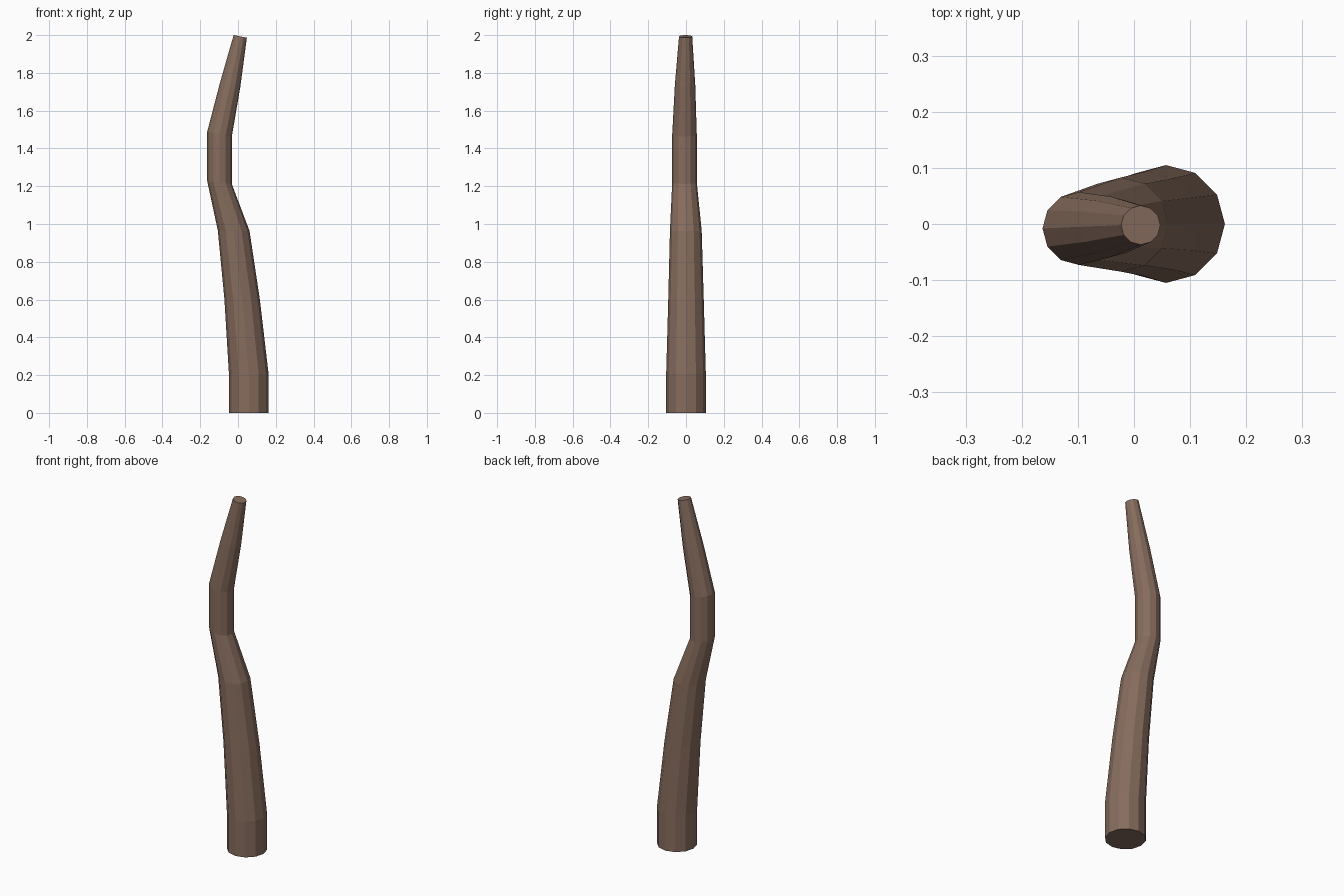
import bpy, bmesh, math

if "Cube" in bpy.data.objects:
    bpy.data.objects.remove(bpy.data.objects["Cube"])

SIDES = 12
# Trunk sections: centre x, y, z, radius, tilt (height drop per unit of x)
SECTIONS = [
    (0.057, 0.0, 0.0, 0.105, 0.0),
    (0.057, 0.0, 0.205, 0.105, 0.0),
    (0.022, 0.0, 0.60, 0.094, 0.02),
    (-0.023, -0.001, 0.965, 0.084, 0.02),
    (-0.098, -0.008, 1.22, 0.065, 0.12),
    (-0.098, -0.008, 1.475, 0.065, 0.2),
    (-0.042, -0.005, 1.735, 0.054, 0.2),
    (0.012, -0.002, 1.993, 0.035, 0.2),
]

# Loft the rings into a closed, flat-shaded trunk
bm = bmesh.new()
rings = []
for cx, cy, cz, r, tilt in SECTIONS:
    ring = []
    for i in range(SIDES):
        a = 2 * math.pi * i / SIDES
        dx, dy = r * math.cos(a), r * math.sin(a)
        ring.append(bm.verts.new((cx + dx, cy + dy, cz - tilt * dx)))
    rings.append(ring)
for low, high in zip(rings, rings[1:]):
    for i in range(SIDES):
        j = (i + 1) % SIDES
        bm.faces.new((low[i], low[j], high[j], high[i]))
bm.faces.new(rings[0][::-1])
bm.faces.new(rings[-1])
mesh = bpy.data.meshes.new("trunk")
bm.to_mesh(mesh)
bm.free()

trunk = bpy.data.objects.new("trunk", mesh)
bpy.context.collection.objects.link(trunk)

# Brown bark
bark = bpy.data.materials.new("bark")
bark.diffuse_color = (0.24, 0.15, 0.11, 1)
bark.use_nodes = True
bark.node_tree.nodes["Principled BSDF"].inputs["Base Color"].default_value = bark.diffuse_color
mesh.materials.append(bark)
